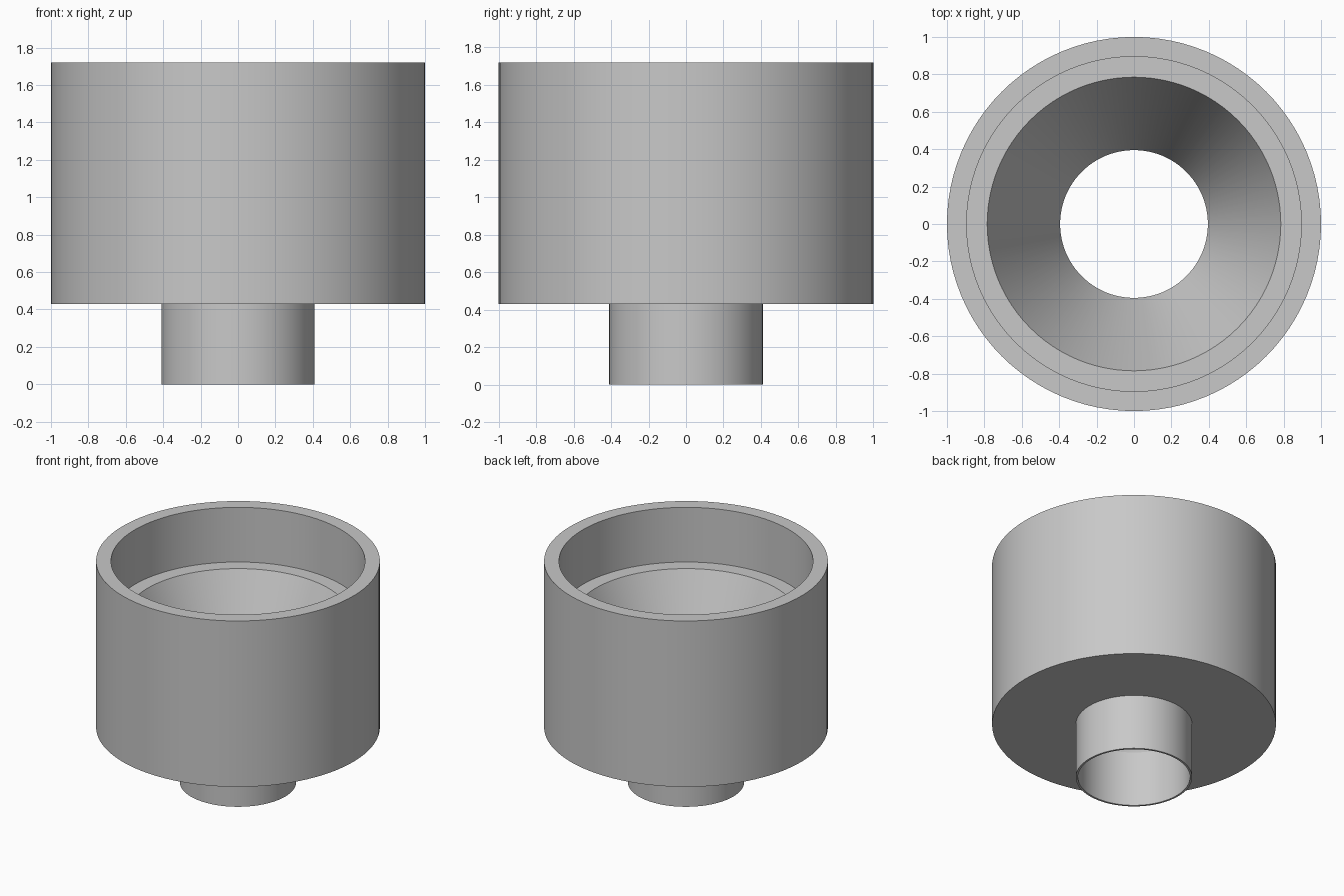
import bpy
import bmesh
import math

cube = bpy.data.objects.get("Cube")
if cube:
    bpy.data.objects.remove(cube, do_unlink=True)

SEGMENTS = 96
OUTER, SOCKET, LEDGE = 1.0, 0.895, 0.785
SPOUT, BORE = 0.41, 0.395
TOP, LEDGE_Z, BASE_Z = 1.72, 1.295, 0.43

# Plain grey for the whole part
grey = bpy.data.materials.new("plain grey")
color = (0.58, 0.58, 0.58, 1)
grey.use_nodes = True
grey.diffuse_color = color
grey.node_tree.nodes["Principled BSDF"].inputs["Base Color"].default_value = color


def lathe(name, profile):
    """Turn a closed (radius, height) profile around the z axis."""
    bm = bmesh.new()
    verts = [bm.verts.new((r, 0, z)) for r, z in profile]
    edges = [bm.edges.new((v, verts[i - 1])) for i, v in enumerate(verts)]
    bmesh.ops.spin(bm, geom=verts + edges, cent=(0, 0, 0), axis=(0, 0, 1),
                   angle=math.tau, steps=SEGMENTS, use_merge=True)
    bmesh.ops.remove_doubles(bm, verts=bm.verts, dist=0.0001)
    bmesh.ops.recalc_face_normals(bm, faces=bm.faces)
    mesh = bpy.data.meshes.new(name)
    bm.to_mesh(mesh)
    bm.free()
    mesh.materials.append(grey)
    obj = bpy.data.objects.new(name, mesh)
    bpy.context.collection.objects.link(obj)
    bpy.ops.object.select_all(action="DESELECT")
    obj.select_set(True)
    bpy.context.view_layer.objects.active = obj
    bpy.ops.object.shade_smooth_by_angle(angle=math.radians(20))
    return obj


# Cup with a stepped socket, a tapered funnel inside and a thin spout below
lathe("funnel_adapter", [
    (BORE, 0), (SPOUT, 0),                # spout rim
    (SPOUT, BASE_Z), (OUTER, BASE_Z),     # underside
    (OUTER, TOP), (SOCKET, TOP),          # top rim
    (SOCKET, LEDGE_Z), (LEDGE, LEDGE_Z),  # ledge
    (BORE, BASE_Z),                       # end of the taper
])
